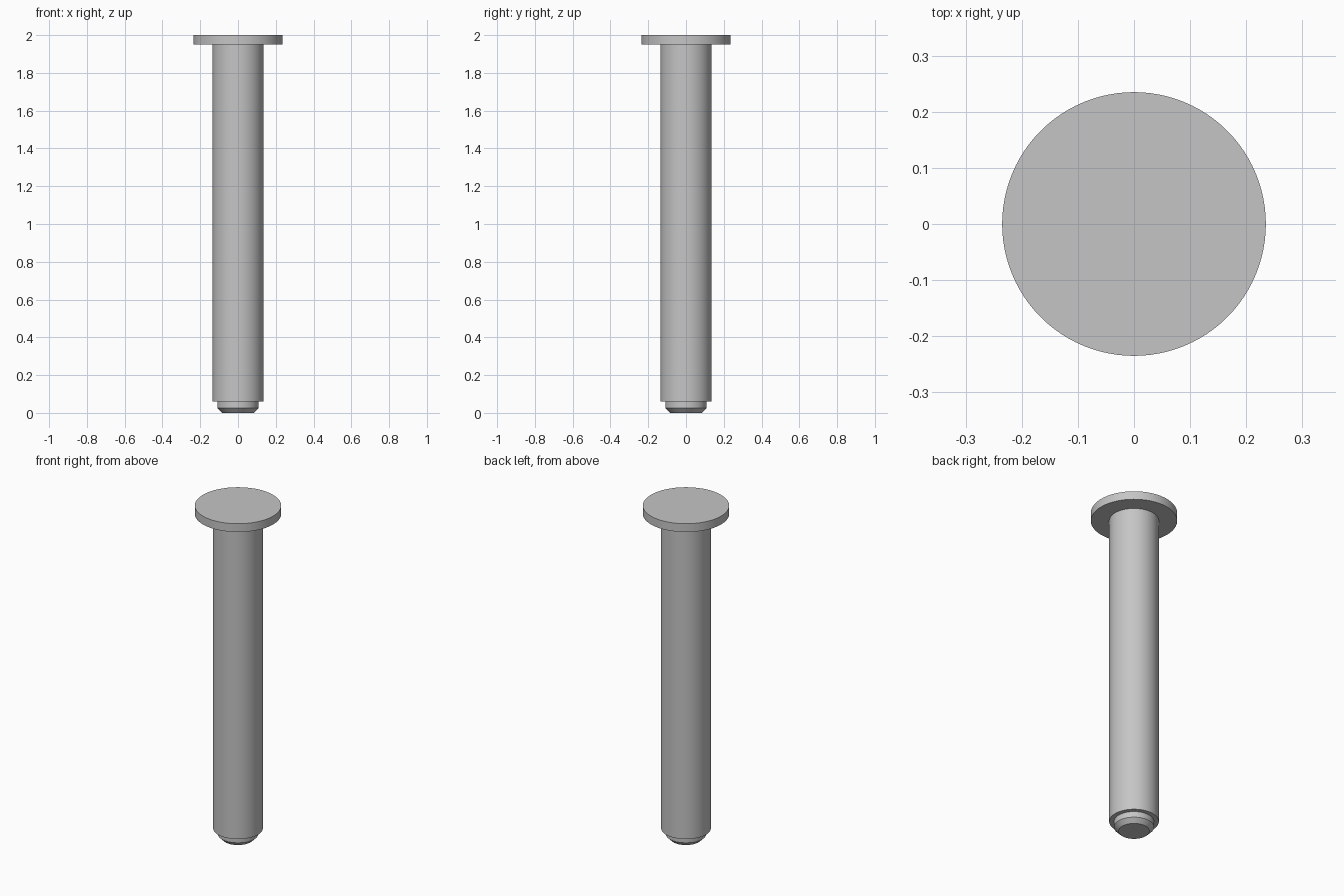
import bpy
import bmesh
import math

cube = bpy.data.objects.get("Cube")
if cube:
    bpy.data.objects.remove(cube, do_unlink=True)

SEGMENTS = 96

# Plain metal colour
steel = bpy.data.materials.new("grey_metal")
steel.use_nodes = True
colour = (0.56, 0.56, 0.56, 1)
steel.diffuse_color = colour
steel.node_tree.nodes["Principled BSDF"].inputs["Base Color"].default_value = colour


def lathe(name, profile):
    """Turn a (radius, height) profile, listed from bottom to top, into a closed solid."""
    bm = bmesh.new()
    rings = []
    for radius, z in profile:
        ring = []
        for i in range(SEGMENTS):
            a = math.tau * i / SEGMENTS
            ring.append(bm.verts.new((radius * math.cos(a), radius * math.sin(a), z)))
        rings.append(ring)
    for low, high in zip(rings, rings[1:]):
        for i in range(SEGMENTS):
            j = (i + 1) % SEGMENTS
            bm.faces.new((low[i], low[j], high[j], high[i]))
    bm.faces.new(rings[0][::-1])
    bm.faces.new(rings[-1])
    mesh = bpy.data.meshes.new(name)
    bm.to_mesh(mesh)
    bm.free()
    mesh.materials.append(steel)
    obj = bpy.data.objects.new(name, mesh)
    bpy.context.collection.objects.link(obj)
    bpy.ops.object.select_all(action="DESELECT")
    obj.select_set(True)
    bpy.context.view_layer.objects.active = obj
    bpy.ops.object.shade_smooth_by_angle(angle=math.radians(25))
    return obj


# One turned pin: chamfered tip, stepped shoulder, long shank and flat head
TIP, SHANK, HEAD = 0.109, 0.135, 0.235
SHOULDER_Z, HEAD_Z, TOP_Z = 0.06, 1.95, 2.0
lathe("headed_pin", [
    (0.084, 0), (TIP, 0.025), (TIP, SHOULDER_Z),
    (SHANK, SHOULDER_Z), (SHANK, HEAD_Z),
    (HEAD, HEAD_Z), (HEAD, TOP_Z),
])
